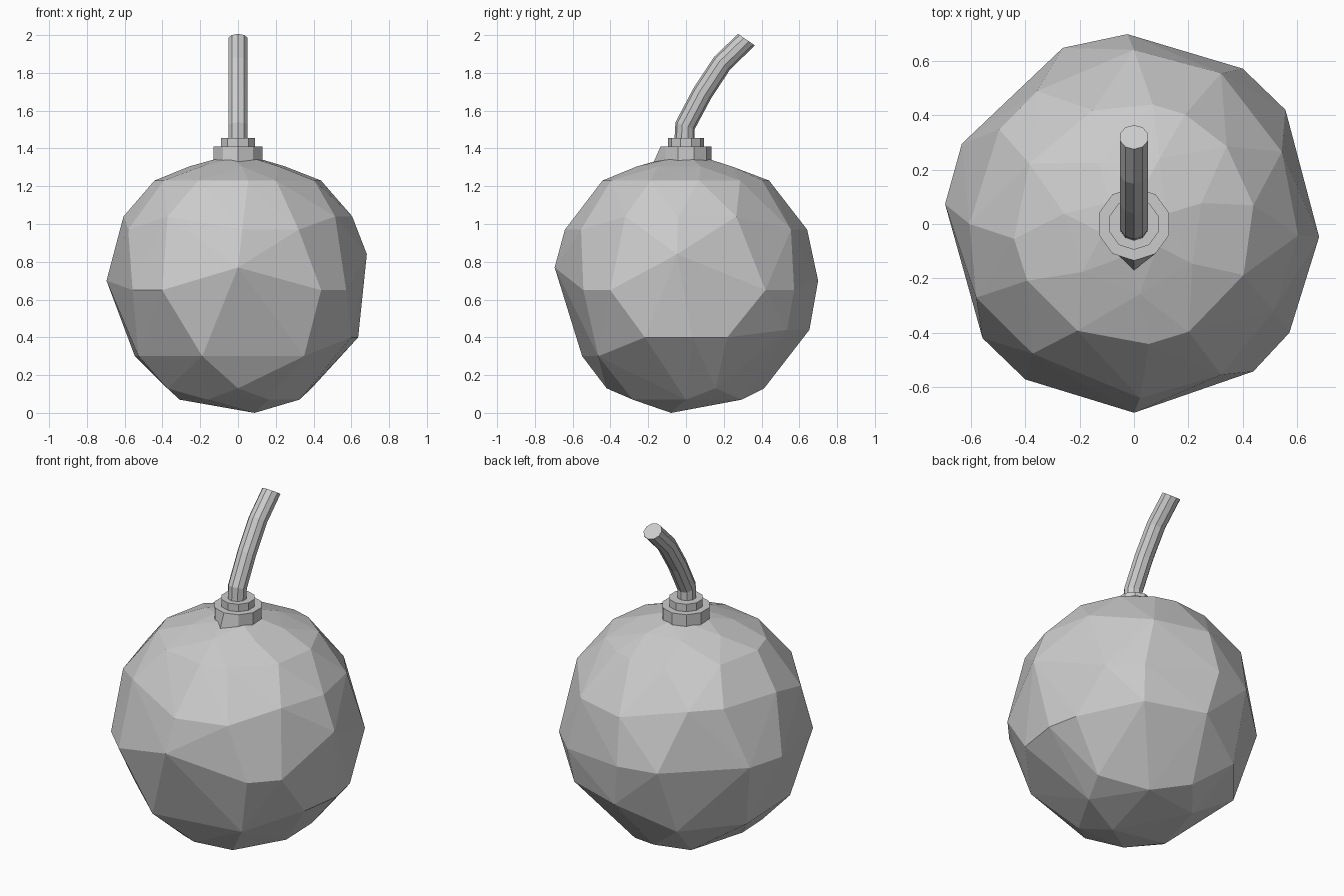
import bpy, bmesh
from math import sin, cos, radians, sqrt, pi, atan2

if "Cube" in bpy.data.objects:
    bpy.data.objects.remove(bpy.data.objects["Cube"])


def finish(name, bm):
    bmesh.ops.recalc_face_normals(bm, faces=bm.faces[:])
    me = bpy.data.meshes.new(name)
    bm.to_mesh(me)
    bm.free()
    ob = bpy.data.objects.new(name, me)
    bpy.context.collection.objects.link(ob)
    return ob


def loft(name, rings, sides):
    """Closed tube; each ring is (y, z, radius, tilt towards +y)."""
    bm = bmesh.new()
    loops = []
    for y, z, r, t in rings:
        loop = []
        for i in range(sides):
            a = 2 * pi * i / sides - pi / 2
            u, v = r * cos(a), r * sin(a)
            loop.append(bm.verts.new((u, y + v * cos(t), z - v * sin(t))))
        loops.append(loop)
    for lo, hi in zip(loops, loops[1:]):
        for i in range(sides):
            j = (i + 1) % sides
            bm.faces.new((lo[i], lo[j], hi[j], hi[i]))
    bm.faces.new(loops[0][::-1])
    bm.faces.new(loops[-1])
    return finish(name, bm)


# Faceted round body: irregular rings of (height, azimuths) on a sphere
R, CZ = 0.70, 0.69
rings = [
    (0.00, [-42]),
    (0.07, [0, 65, 130, 198, 240, 300]),
    (0.13, [22, 100, 207, 270]),
    (0.30, [-53, 120, 160, 205, 251]),
    (0.40, [3, 20, -20]),
    (0.44, [55, 88]),
    (0.65, [-51, -35, 37, 55, 217, 235]),
    (0.70, [92, 112, 155, 174]),
    (0.77, [-90]),
    (0.84, [-4]),
    (0.97, [-88, -60, 60, 90, 205]),
    (1.04, [-32, -4, 26, 126, 145, 180, 232]),
    (1.23, [9, 40, 65, 81, 110, 150, 187, 208, 242, 277, 297, 335]),
]
body = bmesh.new()
for z, angles in rings:
    r = sqrt(R * R - (z - CZ) ** 2)
    for a in angles:
        body.verts.new((r * cos(radians(a)), r * sin(radians(a)), z))
for z, r, n in ((1.305, 0.26, 7), (1.345, 0.12, 6)):
    for i in range(n):
        a = 2 * pi * i / n + 0.3
        body.verts.new((r * cos(a), r * sin(a), z))
bmesh.ops.convex_hull(body, input=body.verts[:])
finish("round_body", body)

# Two stepped collars
lower = loft("lower_collar", [(0, 1.31, 0.135, 0), (0, 1.41, 0.135, 0)], 10)
for v in lower.data.vertices:
    if v.co.y < -0.13 and v.co.z < 1.35:
        v.co.y = -0.17
        v.co.z = 1.33
loft("upper_collar", [(0, 1.39, 0.095, 0), (0, 1.455, 0.095, 0)], 10)

# Stem bending towards the back
path = [(-0.008, 1.43), (-0.005, 1.52), (0.085, 1.69), (0.19, 1.85), (0.32, 1.976)]
stem = []
for i, (y, z) in enumerate(path):
    a, b = path[max(i - 1, 0)], path[min(i + 1, len(path) - 1)]
    tilt = 0.0 if i == 0 else atan2(b[0] - a[0], b[1] - a[1])
    if i == len(path) - 1:
        tilt = 0.6
    stem.append((y, z, 0.054, tilt))
loft("stem", stem, 10)
